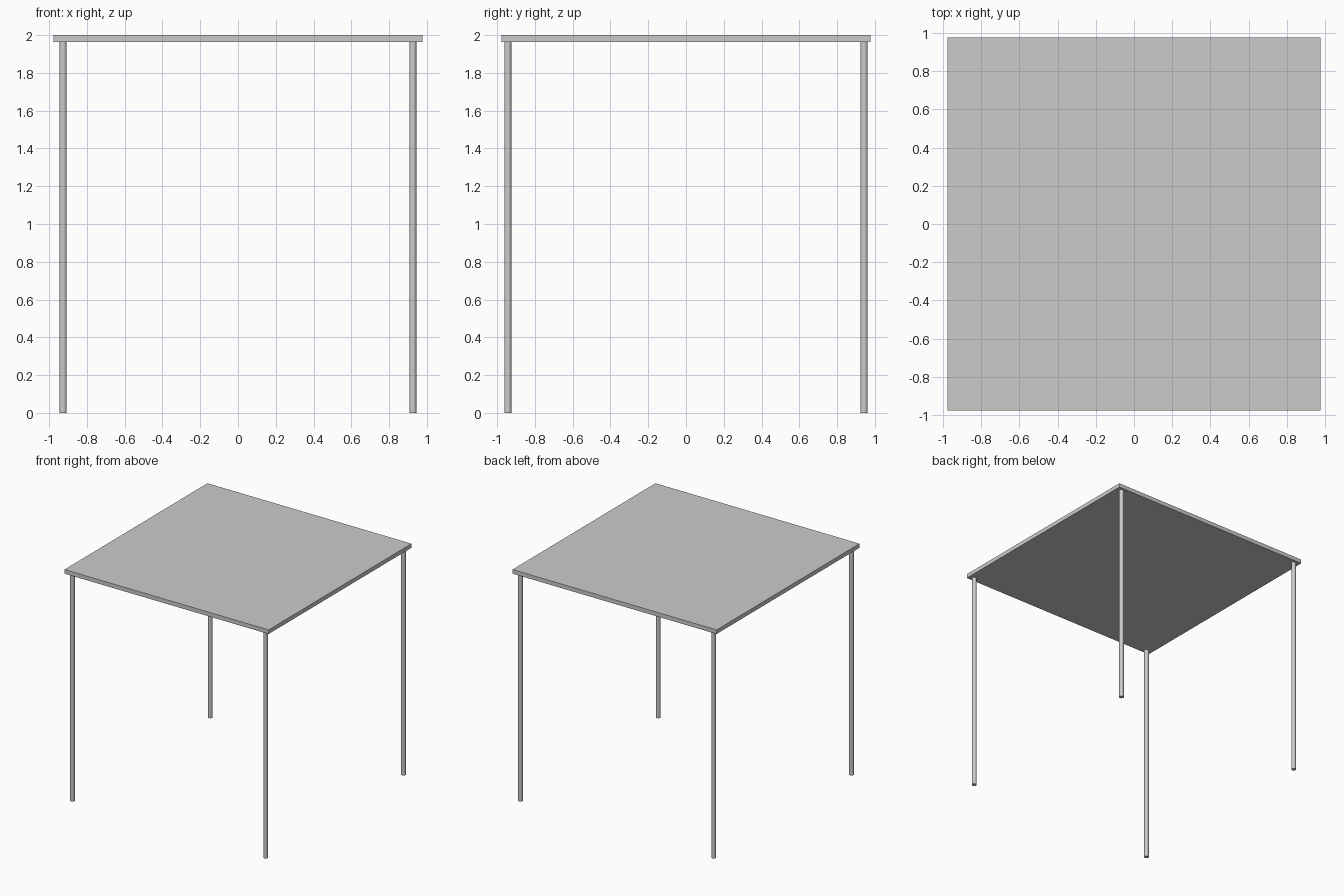
import bpy
import math

if "Cube" in bpy.data.objects:
    bpy.data.objects.remove(bpy.data.objects["Cube"])

TOP_HALF = 0.978     # half width of the square top
TOP_THICK = 0.036
HEIGHT = 2.0
LEG_X, LEG_Y, LEG_R = 0.926, 0.943, 0.019

# Table top: thin square slab
bpy.ops.mesh.primitive_cube_add(size=1, location=(0, 0, HEIGHT - TOP_THICK / 2))
top = bpy.context.object
top.name = "table_top"
top.scale = (2 * TOP_HALF, 2 * TOP_HALF, TOP_THICK)
bpy.ops.object.transform_apply(location=False, rotation=False, scale=True)


# Legs: slim round posts under each corner
def add_leg(name, x, y):
    length = HEIGHT - TOP_THICK
    bpy.ops.mesh.primitive_cylinder_add(vertices=24, radius=LEG_R, depth=length,
                                        location=(x, y, length / 2))
    bpy.context.object.name = name
    bpy.ops.object.shade_smooth_by_angle(angle=math.radians(30))


for depth_name, sy in (("front", -1), ("back", 1)):
    for side_name, sx in (("left", -1), ("right", 1)):
        add_leg(f"{depth_name}_{side_name}_leg", sx * LEG_X, sy * LEG_Y)
